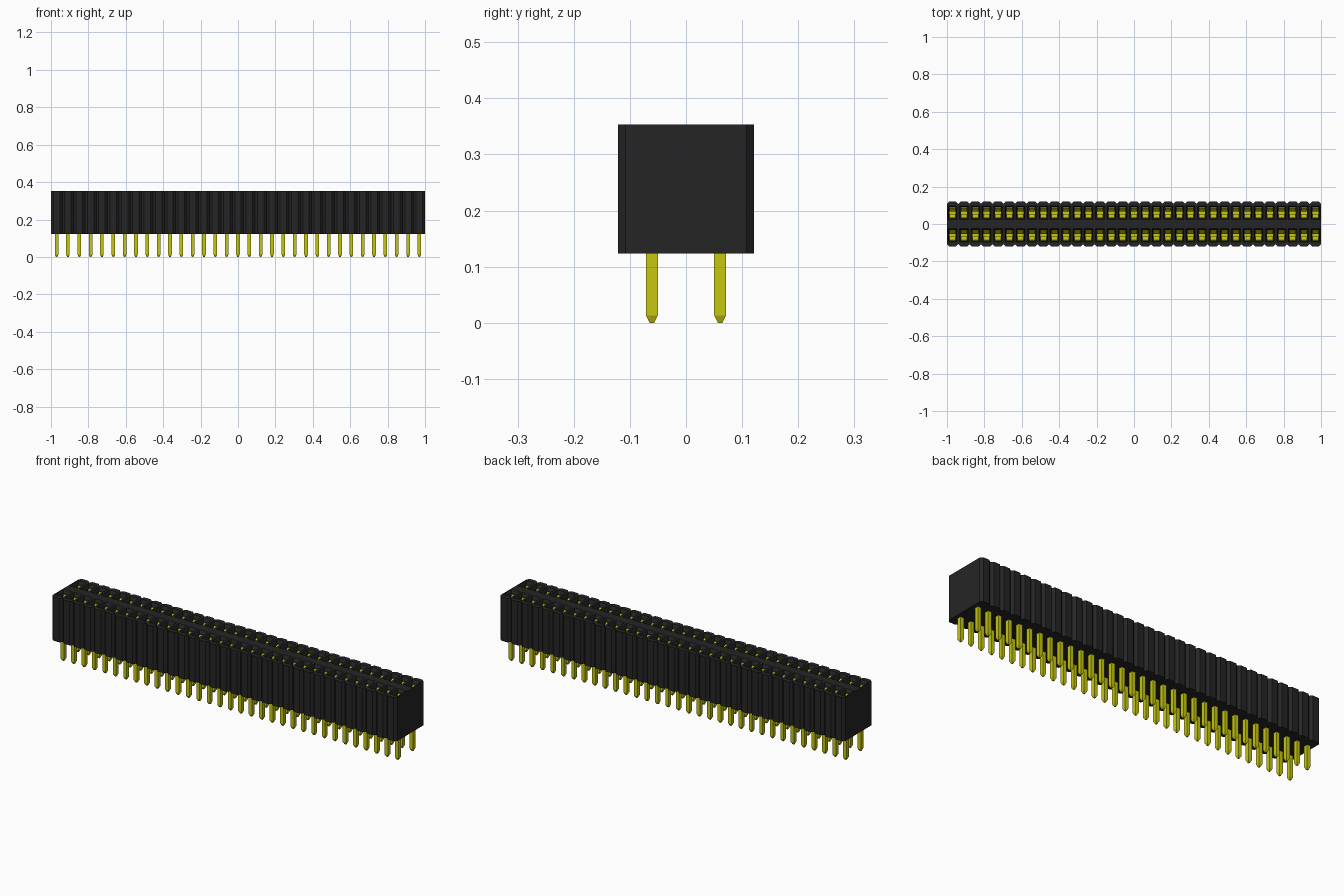
import bpy, bmesh

if "Cube" in bpy.data.objects:
    bpy.data.objects.remove(bpy.data.objects["Cube"])

COUNT = 33
PITCH = 2.0 / COUNT
HALF_Y = 0.121          # half depth of the housing
ROW_Y = 0.0606          # distance of each pin row from the centre
BOTTOM, TOP = 0.123, 0.353
CHAMFER = 0.013


def material(name, rgb):
    m = bpy.data.materials.new(name)
    m.diffuse_color = (*rgb, 1)
    m.use_nodes = True
    m.node_tree.nodes["Principled BSDF"].inputs["Base Color"].default_value = m.diffuse_color
    return m


black = material("black plastic", (0.019, 0.0185, 0.0185))
yellow = material("yellow metal", (0.57, 0.57, 0.005))


def finish(bm, name, mat, repeat):
    """Turn a bmesh into an object, repeat it along x and mirror it to the other row."""
    bmesh.ops.remove_doubles(bm, verts=bm.verts, dist=1e-5)
    bmesh.ops.recalc_face_normals(bm, faces=bm.faces)
    me = bpy.data.meshes.new(name)
    bm.to_mesh(me)
    bm.free()
    me.materials.append(mat)
    ob = bpy.data.objects.new(name, me)
    bpy.context.collection.objects.link(ob)
    if repeat:
        arr = ob.modifiers.new("along length", 'ARRAY')
        arr.count = COUNT
        arr.use_relative_offset = False
        arr.use_constant_offset = True
        arr.constant_offset_displace = (PITCH, 0, 0)
    mir = ob.modifiers.new("second row", 'MIRROR')
    mir.use_axis = (False, True, False)
    return ob


def rect(bm, x, y, hx, hy, z):
    return [bm.verts.new((x + a * hx, y + b * hy, z))
            for a, b in ((-1, -1), (1, -1), (1, 1), (-1, 1))]


def bridge(bm, a, b):
    n = len(a)
    for i in range(n):
        bm.faces.new((a[i], a[(i + 1) % n], b[(i + 1) % n], b[i]))


first_x = -1 + PITCH / 2

# Housing: one row of chamfered cells with funnelled sockets
bm = bmesh.new()
h = PITCH / 2
for i in range(COUNT):
    x = first_x + i * PITCH
    outline = [(-h, 0), (h, 0), (h, HALF_Y - CHAMFER), (h - CHAMFER, HALF_Y),
               (-h + CHAMFER, HALF_Y), (-h, HALF_Y - CHAMFER)]
    top = [bm.verts.new((x + a, b, TOP)) for a, b in outline]
    low = [bm.verts.new((x + a, b, BOTTOM)) for a, b in outline]
    mouth = rect(bm, x, ROW_Y, 0.024, 0.036, TOP)
    throat = rect(bm, x, ROW_Y, 0.019, 0.029, TOP - 0.015)
    floor = rect(bm, x, ROW_Y, 0.019, 0.029, TOP - 0.15)
    # top rim around the socket
    for ids, hs in (((0, 1), (1, 0)), ((1, 2), (2, 1)), ((2, 3), (2,)),
                    ((3, 4), (3, 2)), ((4, 5), (3,)), ((5, 0), (0, 3))):
        bm.faces.new([top[k] for k in ids] + [mouth[k] for k in hs])
    bridge(bm, mouth, throat)
    bridge(bm, throat, floor)
    bm.faces.new(floor)
    bm.faces.new(low)
    # outer walls, with flat ends on the outermost cells
    walls = [2, 3, 4] + ([5] if i == 0 else []) + ([1] if i == COUNT - 1 else [])
    for k in walls:
        j = (k + 1) % 6
        bm.faces.new((top[k], top[j], low[j], low[k]))
finish(bm, "housing", black, False)

# Pins: square posts with tapered tips
bm = bmesh.new()
tip = rect(bm, first_x, ROW_Y, 0.004, 0.004, 0)
shoulder = rect(bm, first_x, ROW_Y, 0.0095, 0.0105, 0.013)
root = rect(bm, first_x, ROW_Y, 0.0095, 0.0105, BOTTOM + 0.004)
bm.faces.new(tip)
bridge(bm, tip, shoulder)
bridge(bm, shoulder, root)
bm.faces.new(root)
finish(bm, "pins", yellow, True)

# Spring contacts: pairs of bent leaves inside each socket
bm = bmesh.new()
leaf = [(0.026, 0.206), (0.020, 0.26), (0.006, 0.308), (0.025, 0.332)]
thick = 0.003
for side in (-1, 1):
    profile = leaf + [(y + thick, z) for y, z in reversed(leaf)]
    ends = [[bm.verts.new((first_x + s * 0.016, ROW_Y + side * y, z))
             for y, z in profile] for s in (-1, 1)]
    bridge(bm, *ends)
    n = len(profile)
    for end in ends:
        for k in range(len(leaf) - 1):
            bm.faces.new((end[k], end[k + 1], end[n - 2 - k], end[n - 1 - k]))
base = [rect(bm, first_x, ROW_Y, 0.016, 0.024, z) for z in (0.205, 0.209)]
bridge(bm, *base)
for r in base:
    bm.faces.new(r)
finish(bm, "spring_contacts", yellow, True)
